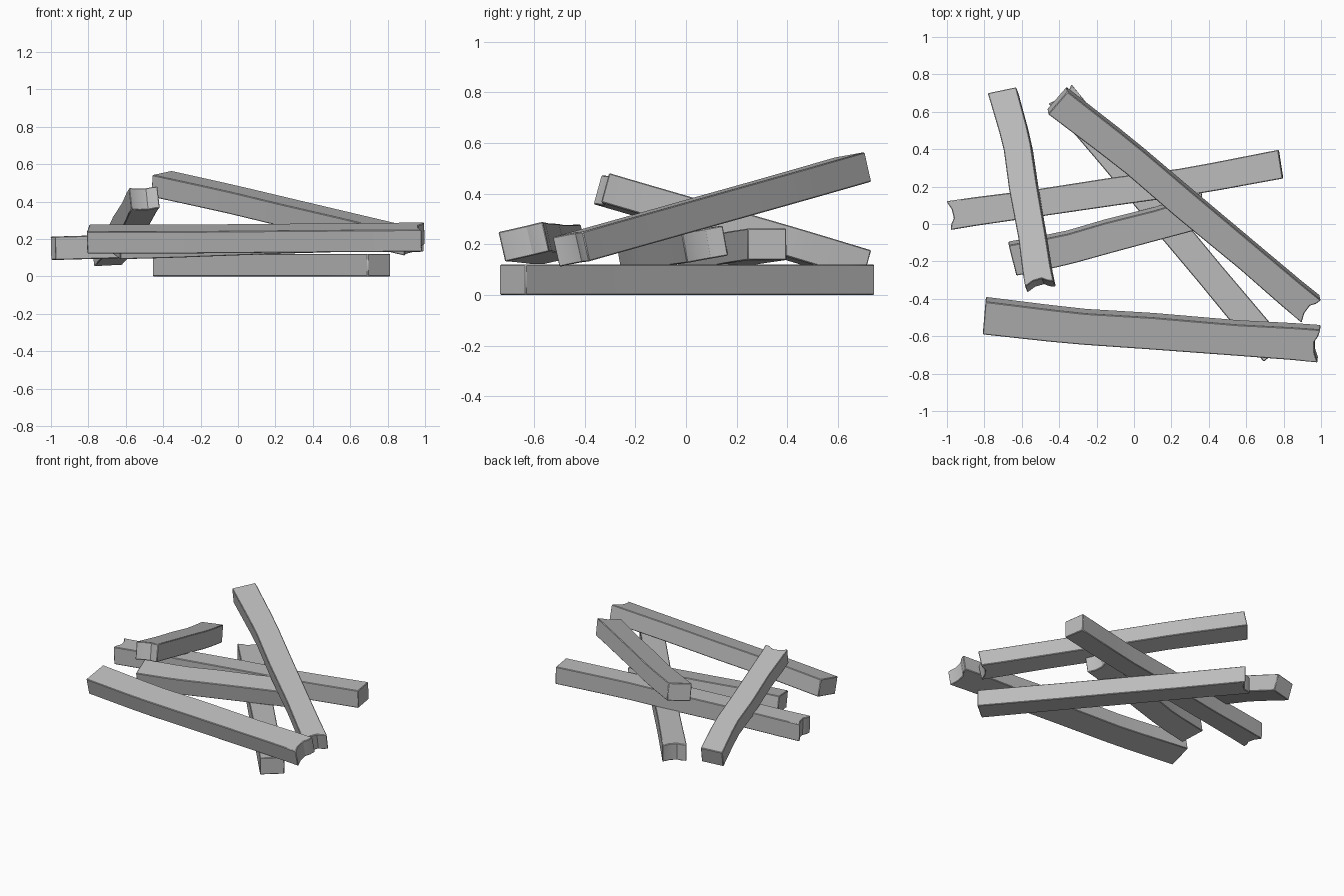
import bpy, bmesh, math
from mathutils import Matrix, Vector

cube = bpy.data.objects.get("Cube")
if cube:
    bpy.data.objects.remove(cube)

grey = bpy.data.materials.new("weathered_grey")
grey.use_nodes = True
COLOR = (0.5, 0.5, 0.5, 1)
grey.diffuse_color = COLOR
grey.node_tree.nodes["Principled BSDF"].inputs["Base Color"].default_value = COLOR

# Stations along a plank: (fraction of length, sideways bow, width factor)
STATIONS = [(0, 0, 1), (0.2, 0.012, 0.97), (0.3, 0.015, 0.95),
            (0.5, 0.008, 0.97), (0.75, 0.006, 0.94), (0.92, 0, 0.98), (1, 0, 1)]
# Columns across a plank: (position across width, depth of the splintered end)
COLUMNS = [(-0.5, 0), (-0.2, 0.022), (0.12, 0.026), (0.3, 0.008), (0.5, 0)]


def plank(name, start, end, width, height, roll, bow):
    """Hewn beam with a clean cut at start and a notched break at end."""
    start, end = Vector(start), Vector(end)
    axis = (end - start).normalized()
    side = Vector((0, 0, 1)).cross(axis).normalized()
    side = Matrix.Rotation(math.radians(roll), 3, -axis) @ side
    if roll and side.z < 0:
        side = Matrix.Rotation(math.radians(2 * roll), 3, axis) @ side
    up = axis.cross(side)
    bm = bmesh.new()
    rings = []
    for t, shift, factor in STATIONS:
        def corner(u, depth, v):
            notch = depth if t == 1 else 0
            return bm.verts.new(start.lerp(end, t) - axis * notch
                                + side * (u * width * factor + bow * shift)
                                + up * v * height)
        top = [corner(u, d, 0.5) for u, d in COLUMNS]
        bottom = [corner(u, d, -0.5) for u, d in reversed(COLUMNS)]
        rings.append(top + bottom)
    # Long sides
    count = len(rings[0])
    for a, b in zip(rings, rings[1:]):
        for i in range(count):
            j = (i + 1) % count
            bm.faces.new((a[i], a[j], b[j], b[i]))
    # End faces, in upright strips
    for ring in (rings[0], rings[-1]):
        for i in range(len(COLUMNS) - 1):
            bm.faces.new((ring[i], ring[i + 1], ring[count - 2 - i], ring[count - 1 - i]))
    bmesh.ops.recalc_face_normals(bm, faces=bm.faces)
    mesh = bpy.data.meshes.new(name)
    bm.to_mesh(mesh)
    bm.free()
    mesh.materials.append(grey)
    obj = bpy.data.objects.new(name, mesh)
    bpy.context.collection.objects.link(obj)
    # Worn edges
    bevel = obj.modifiers.new("worn_edges", "BEVEL")
    bevel.width = 0.004
    bevel.segments = 1
    bevel.limit_method = "ANGLE"
    bevel.angle_limit = math.radians(60)
    bpy.ops.object.select_all(action="DESELECT")
    obj.select_set(True)
    bpy.context.view_layer.objects.active = obj
    bpy.ops.object.shade_smooth_by_angle(angle=math.radians(30))


# The loose pile, from the ground upward
plank("ground_plank", (0.755, -0.685, 0.06), (-0.395, 0.695, 0.06), 0.16, 0.12, 0, 0)
plank("cross_plank", (0.785, 0.32, 0.2), (-0.99, 0.045, 0.15), 0.155, 0.125, 0, 1)
plank("short_plank", (-0.65, -0.185, 0.165), (0.385, 0.075, 0.2), 0.17, 0.12, 10, -1)
plank("front_plank", (-0.8, -0.49, 0.2), (0.99, -0.64, 0.21), 0.18, 0.12, 13, -1)
plank("leaning_plank", (-0.41, 0.66, 0.495), (0.945, -0.455, 0.18), 0.16, 0.12, 8, 1)
plank("left_plank", (-0.7, 0.7, 0.115), (-0.5, -0.335, 0.42), 0.155, 0.12, 3, 1.5)
